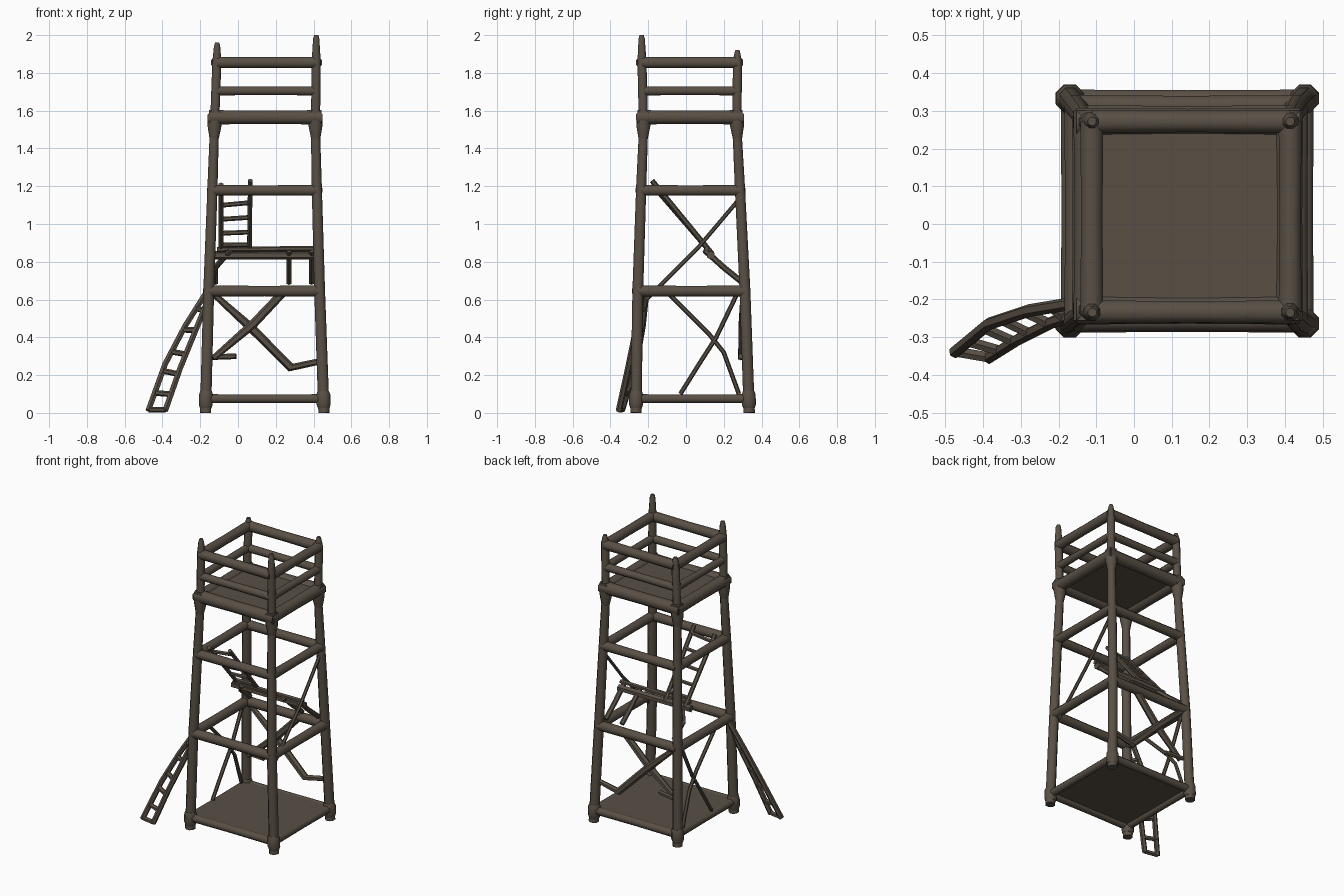
import bpy, bmesh, math
from mathutils import Vector

cube = bpy.data.objects.get("Cube")
if cube:
    bpy.data.objects.remove(cube, do_unlink=True)

wood = bpy.data.materials.new("dark weathered wood")
wood.use_nodes = True
COLOUR = (0.10, 0.08, 0.06, 1)
wood.diffuse_color = COLOUR
bsdf = wood.node_tree.nodes["Principled BSDF"]
bsdf.inputs["Base Color"].default_value = COLOUR
bsdf.inputs["Roughness"].default_value = 0.9


def finish(name, bm):
    bmesh.ops.recalc_face_normals(bm, faces=bm.faces)
    mesh = bpy.data.meshes.new(name)
    bm.to_mesh(mesh)
    bm.free()
    obj = bpy.data.objects.new(name, mesh)
    mesh.materials.append(wood)
    bpy.context.collection.objects.link(obj)
    bpy.ops.object.select_all(action="DESELECT")
    obj.select_set(True)
    bpy.context.view_layer.objects.active = obj
    bpy.ops.object.shade_smooth_by_angle(angle=math.radians(50))
    return obj


def tube(name, path, radii, sides=8):
    """Log swept along a path; radii is one number or one per point."""
    pts = [Vector(p) for p in path]
    if not isinstance(radii, (list, tuple)):
        radii = [radii] * len(pts)
    bm = bmesh.new()
    rings = []
    for i, p in enumerate(pts):
        t = (pts[min(i + 1, len(pts) - 1)] - pts[max(i - 1, 0)]).normalized()
        ref = Vector((0, 1, 0)) if abs(t.z) > 0.8 else Vector((0, 0, 1))
        u = t.cross(ref).normalized()
        v = t.cross(u)
        ring = []
        for k in range(sides):
            a = 2 * math.pi * (k + 0.5) / sides
            ring.append(bm.verts.new(p + radii[i] * (u * math.cos(a) + v * math.sin(a))))
        rings.append(ring)
    for a, b in zip(rings, rings[1:]):
        for k in range(sides):
            n = (k + 1) % sides
            bm.faces.new((a[k], a[n], b[n], b[k]))
    bm.faces.new(rings[0])
    bm.faces.new(rings[-1])
    return finish(name, bm)


# Leg centre lines: height, then left x, right x, front y, back y
LEVELS = [
    (0.0, -0.172, 0.455, -0.265, 0.335),
    (0.65, -0.155, 0.432, -0.255, 0.312),
    (1.2, -0.135, 0.417, -0.237, 0.285),
    (1.5, -0.125, 0.41, -0.225, 0.27),
    (1.85, -0.112, 0.414, -0.233, 0.272),
    (2.0, -0.11, 0.414, -0.235, 0.272),
]


def corner(sx, sy, z):
    for lo, hi in zip(LEVELS, LEVELS[1:]):
        if z <= hi[0]:
            break
    f = (z - lo[0]) / (hi[0] - lo[0])
    row = [a + (b - a) * f for a, b in zip(lo, hi)]
    return Vector((row[2 if sx > 0 else 1], row[4 if sy > 0 else 3], z))


def ring_beams(name, z, r, over=0.0):
    """Four logs round the tower at one height."""
    loop = [(-1, -1), (1, -1), (1, 1), (-1, 1)]
    for i, side in enumerate(("front", "left", "back", "right")):
        a = corner(*loop[i], z)
        b = corner(*loop[(i + 1) % 4], z)
        d = (b - a).normalized() * over
        tube(f"{side}_{name}", [a - d, (a + b) / 2, b + d], [r, r * 0.93, r])


def deck(name, z, thick):
    bm = bmesh.new()
    quads = []
    for dz in (-thick / 2, thick / 2):
        quads.append([bm.verts.new(corner(sx, sy, z) + Vector((0, 0, dz)))
                      for sx, sy in ((-1, -1), (1, -1), (1, 1), (-1, 1))])
    low, high = quads
    bm.faces.new(low)
    bm.faces.new(high)
    for k in range(4):
        n = (k + 1) % 4
        bm.faces.new((low[k], low[n], high[n], high[k]))
    finish(name, bm)


# Legs with collars at the foot and whittled tips
TIPS = {(-1, -1): 1.96, (1, -1): 2.0, (1, 1): 1.92, (-1, 1): 1.91}
for (sx, sy), top in TIPS.items():
    label = ("front" if sy < 0 else "back") + ("_left" if sx > 0 else "_right")
    heights = [0.0, 0.65, 1.2, 1.5, 1.86, top - 0.02, top]
    tube(label + "_leg", [corner(sx, sy, z) for z in heights],
         [0.032, 0.031, 0.029, 0.026, 0.026, 0.018, 0.012])
    tube(label + "_foot_collar", [corner(sx, sy, z) for z in (0.025, 0.045, 0.095, 0.115)],
         [0.033, 0.04, 0.04, 0.033])
    # Swollen joint below the lookout platform
    tube(label + "_platform_joint", [corner(sx, sy, z) for z in (1.45, 1.52, 1.58)],
         [0.026, 0.04, 0.04])

# Frames, guard rails and decks
ring_beams("base_beam", 0.075, 0.026)
ring_beams("lower_beam", 0.645, 0.032)
ring_beams("upper_beam", 1.178, 0.031)
ring_beams("platform_beam", 1.565, 0.041, 0.03)
ring_beams("middle_rail", 1.705, 0.026)
ring_beams("top_rail", 1.855, 0.033)
deck("base_deck", 0.085, 0.02)
deck("lookout_deck", 1.57, 0.03)

# Back braces, one with a broken kinked end
tube("back_brace_kinked", [(-0.13, 0.31, 0.63), (0.07, 0.315, 0.45),
                           (0.28, 0.32, 0.24), (0.42, 0.32, 0.27)],
     [0.016, 0.024, 0.023, 0.017], 6)
tube("back_brace", [(0.26, 0.31, 0.66), (0.08, 0.30, 0.47), (-0.13, 0.29, 0.29)],
     [0.022, 0.024, 0.016], 6)
tube("back_brace_stub", [(-0.14, 0.31, 0.295), (-0.01, 0.29, 0.30)], 0.015, 6)

# Thin bent braces on the right side and one on the left side
tube("right_brace_a", [(-0.155, -0.1, 0.64), (-0.16, 0.12, 0.42),
                       (-0.165, 0.2, 0.32), (-0.17, 0.28, 0.1)], 0.012, 6)
tube("right_brace_b", [(-0.155, 0.27, 0.63), (-0.16, 0.16, 0.4),
                       (-0.165, 0.07, 0.26), (-0.17, -0.03, 0.1)], 0.012, 6)
tube("left_brace", [(0.43, -0.21, 0.6), (0.425, 0.06, 0.87), (0.42, 0.28, 1.13)], 0.011, 6)


def ladder(name, rail_a, rail_b, r, steps):
    """Two rails with rungs; each step is a position along the rails."""
    tube(name + "_rail_a", rail_a, r, 6)
    tube(name + "_rail_b", rail_b, r, 6)

    def along(rail, s):
        i = min(int(s), len(rail) - 2)
        return Vector(rail[i]).lerp(Vector(rail[i + 1]), s - i)
    for n, s in enumerate(steps):
        tube(f"{name}_rung_{n}", [along(rail_a, s), along(rail_b, s)], r * 0.9, 6)


# Outer ladder, curving up to the lower frame
ladder("outer_ladder",
       [(-0.475, -0.34, 0.012), (-0.385, -0.265, 0.26), (-0.28, -0.23, 0.46), (-0.16, -0.21, 0.65)],
       [(-0.385, -0.355, 0.012), (-0.305, -0.305, 0.24), (-0.215, -0.26, 0.46), (-0.15, -0.24, 0.62)],
       0.017, [0.02, 0.38, 0.85, 1.32, 1.9, 2.5])

# Inner ladder from the landing up to the upper frame
ladder("inner_ladder",
       [(-0.09, 0.14, 0.84), (-0.09, -0.18, 1.21)],
       [(0.06, 0.14, 0.84), (0.065, -0.18, 1.23)],
       0.014, [0.13, 0.3, 0.5, 0.7, 0.9])

# Landing plank and the props that carry it back to the frame
tube("landing_beam", [(-0.13, 0.13, 0.835), (0.41, 0.13, 0.835)], 0.023, 6)
tube("landing_edge", [(-0.11, 0.11, 0.865), (0.41, 0.11, 0.87)], 0.014, 6)
for n, x in enumerate((-0.12, 0.27, 0.39)):
    tube(f"landing_prop_{n}", [(x + (0.08 if x < 0 else 0), 0.1, 0.86),
                               (x, 0.2, 0.77), (x, 0.3, 0.69)], 0.016, 6)
